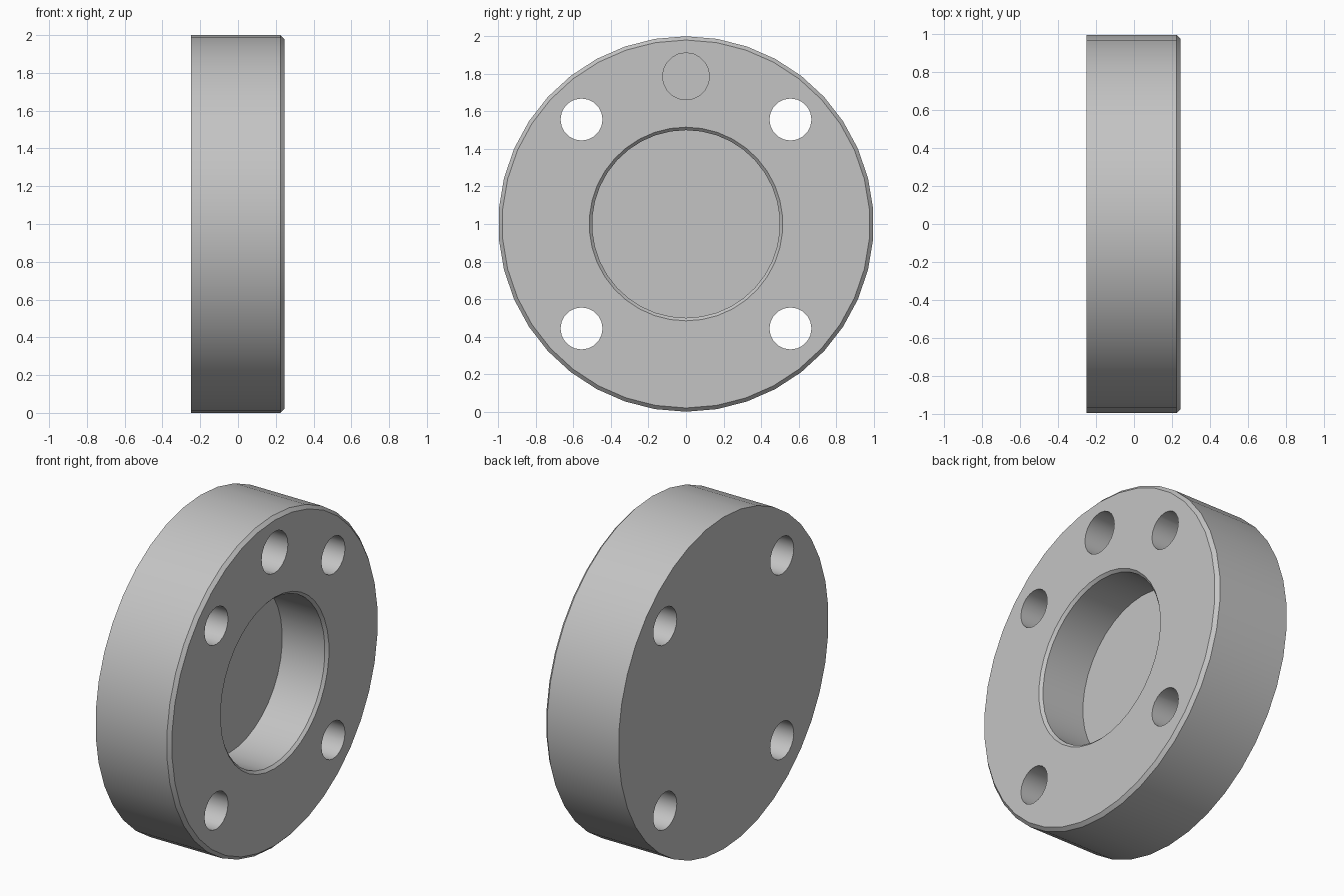
import bpy, bmesh
from math import sin, cos, radians, pi

cube = bpy.data.objects.get("Cube")
if cube:
    bpy.data.objects.remove(cube, do_unlink=True)

grey = bpy.data.materials.new("machined_grey")
grey.use_nodes = True
colour = (0.55, 0.55, 0.55, 1)
grey.diffuse_color = colour
grey.node_tree.nodes["Principled BSDF"].inputs["Base Color"].default_value = colour


def turned(name, rings, sides, y=0, z=0):
    """Closed solid turned about the x axis from (x, radius) rings."""
    bm = bmesh.new()
    loops = []
    for x, r in rings:
        loops.append([bm.verts.new((x, y + r * sin(2 * pi * i / sides),
                                    z + r * cos(2 * pi * i / sides)))
                      for i in range(sides)])
    for a, b in zip(loops, loops[1:]):
        for i in range(sides):
            j = (i + 1) % sides
            bm.faces.new((a[i], a[j], b[j], b[i]))
    bm.faces.new(loops[0])
    bm.faces.new(loops[-1])
    bmesh.ops.recalc_face_normals(bm, faces=bm.faces)
    mesh = bpy.data.meshes.new(name)
    bm.to_mesh(mesh)
    bm.free()
    mesh.materials.append(grey)
    obj = bpy.data.objects.new(name, mesh)
    bpy.context.collection.objects.link(obj)
    return obj


BACK, FRONT, FLOOR = -0.25, 0.245, -0.055

# Disc with chamfered rim and a chamfered blind bore
flange = turned("flange", [(BACK, 1), (FRONT - 0.02, 1), (FRONT, 0.98),
                           (FRONT, 0.516), (FRONT - 0.016, 0.5), (FLOOR, 0.5)],
                38, z=1)

# Four through bolt holes and one blind hole at the top
PITCH = 0.787
cutters = []
for k in range(4):
    a = radians(45 + 90 * k)
    cutters.append(turned("bolt_hole_cutter", [(BACK - 0.1, 0.112), (FRONT + 0.1, 0.112)],
                          20, PITCH * sin(a), 1 + PITCH * cos(a)))
cutters.append(turned("blind_hole_cutter", [(FLOOR, 0.125), (FRONT + 0.1, 0.125)],
                      20, 0, 1 + PITCH))

bpy.context.view_layer.objects.active = flange
for cutter in cutters:
    cutter.hide_render = True
    mod = flange.modifiers.new("hole", 'BOOLEAN')
    mod.operation = 'DIFFERENCE'
    mod.solver = 'EXACT'
    mod.object = cutter
    bpy.ops.object.modifier_apply(modifier=mod.name)
    bpy.data.objects.remove(cutter, do_unlink=True)

# Smooth round walls, sharp edges
bpy.ops.object.select_all(action='DESELECT')
flange.select_set(True)
bpy.ops.object.shade_smooth_by_angle(angle=radians(30))
